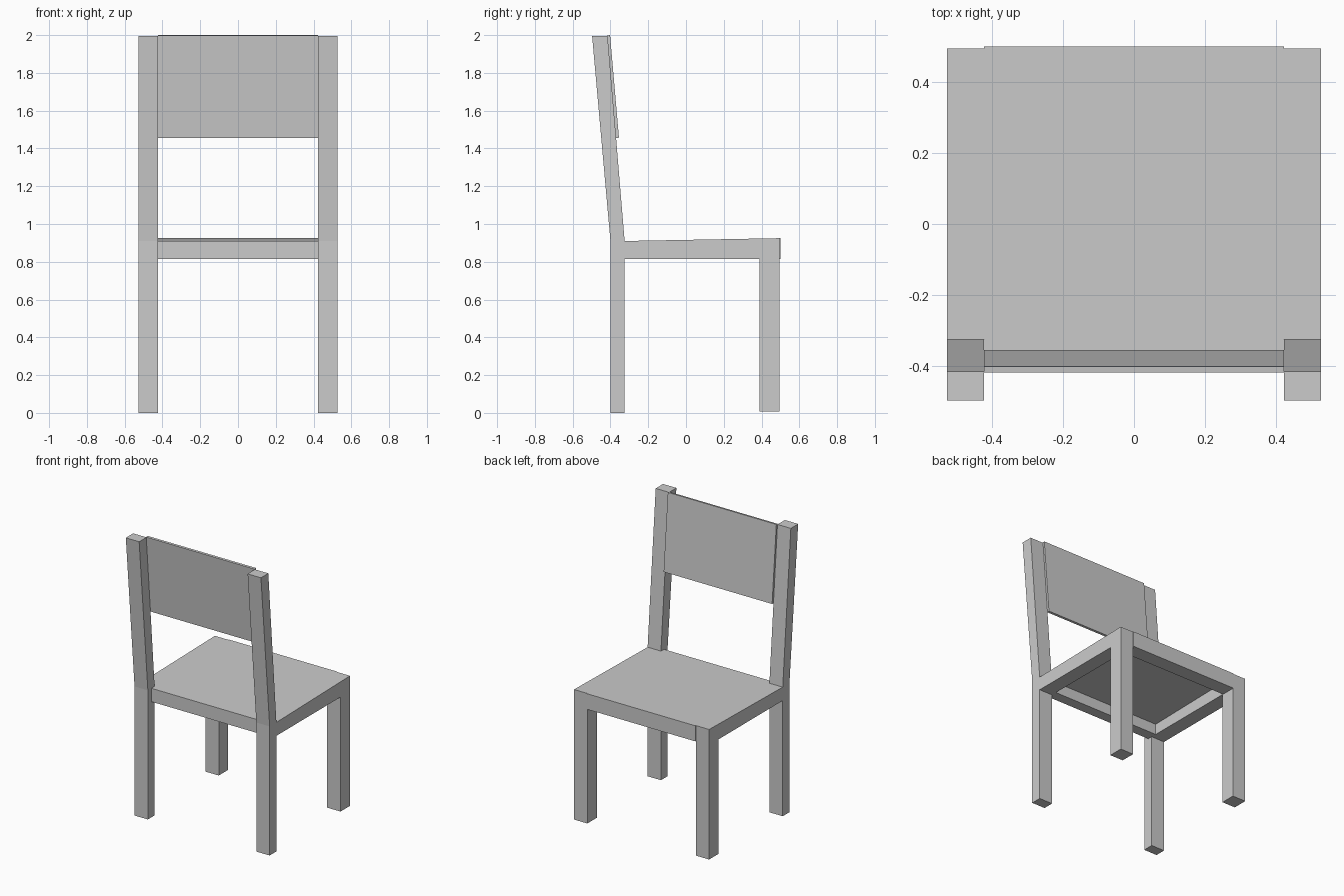
import bpy

if "Cube" in bpy.data.objects:
    bpy.data.objects.remove(bpy.data.objects["Cube"])


def extrude_profile(name, profile, x0, x1):
    """Solid made by sweeping a (y, z) profile from x0 to x1."""
    n = len(profile)
    verts = [(x, y, z) for x in (x0, x1) for y, z in profile]
    faces = [tuple(reversed(range(n))), tuple(range(n, 2 * n))]
    faces += [(i, (i + 1) % n, n + (i + 1) % n, n + i) for i in range(n)]
    mesh = bpy.data.meshes.new(name)
    mesh.from_pydata(verts, [], faces)
    obj = bpy.data.objects.new(name, mesh)
    bpy.context.collection.objects.link(obj)
    return obj


def mirrored_pair(name, profile):
    """Outer part at +x, mirrored to -x."""
    obj = extrude_profile(name, profile, INNER, OUTER)
    obj.modifiers.new("mirror", 'MIRROR')


def seat_z(y):
    """Height of the slightly rising seat surface."""
    return 0.91 + (y + 0.325) * 0.015 / 0.825


INNER, OUTER = 0.423, 0.527
RAIL_Z, THICK = 0.815, 0.02

# Back legs that bend into the leaning back posts
mirrored_pair("back_leg_post", [(-0.40, 0), (-0.325, 0), (-0.325, 0.91),
                                (-0.415, 1.995), (-0.497, 1.995), (-0.40, 0.91)])

# Front legs with slightly shorter feet
mirrored_pair("front_leg", [(0.39, 0.008), (0.495, 0.008),
                            (0.495, RAIL_Z), (0.39, RAIL_Z)])

# Side rails, flush with the legs and the seat top
mirrored_pair("side_rail", [(-0.325, RAIL_Z), (0.495, RAIL_Z),
                            (0.495, seat_z(0.495)), (-0.325, seat_z(-0.325))])

# Thin seat panel between the rails
extrude_profile("seat", [(y, seat_z(y) + dz) for y, dz in
                         ((-0.36, -THICK), (0.5, -THICK), (0.5, 0), (-0.36, 0))],
                -INNER, INNER)

# Back and front aprons under the seat
for name, y0, y1 in (("back_apron", -0.36, -0.285), ("front_apron", 0.395, 0.5)):
    extrude_profile(name, [(y0, RAIL_Z), (y1, RAIL_Z),
                           (y1, seat_z(y1) - THICK), (y0, seat_z(y0) - THICK)],
                    -INNER, INNER)

# Leaning backrest panel
extrude_profile("backrest", [(-0.371, 1.455), (-0.355, 1.457),
                             (-0.402, 2.0), (-0.418, 1.998)], -INNER, INNER)
